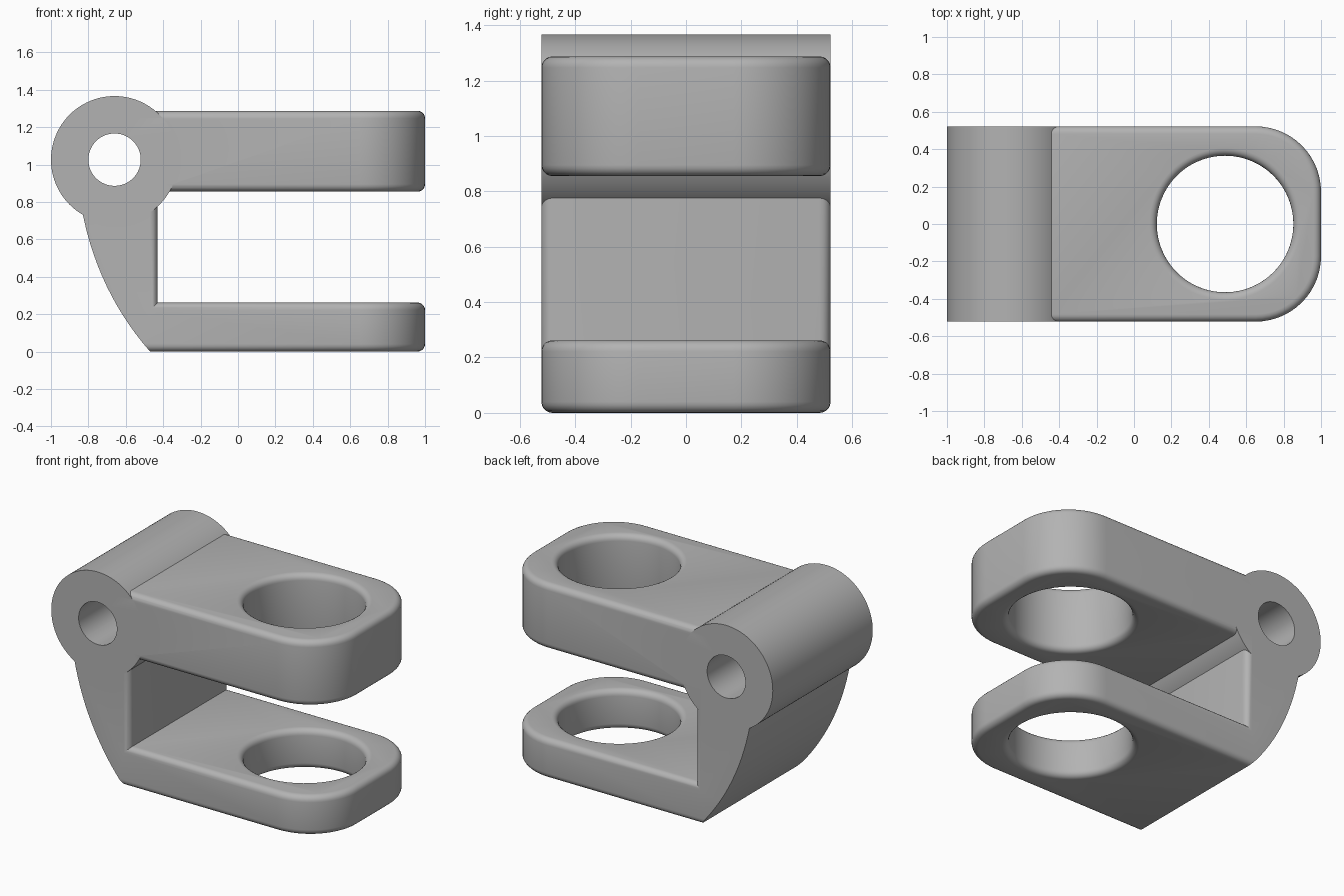
import bpy, bmesh, math
from mathutils import Vector, Matrix

cube = bpy.data.objects.get("Cube")
if cube:
    bpy.data.objects.remove(cube, do_unlink=True)

HALF_W = 0.522            # half width of the bracket
FILLET = 0.04             # edge rounding
BACK = -0.43              # inner face of the web
LEVELS = (0.0, 0.262, 0.855, 1.287)   # lower arm, then upper arm

metal = bpy.data.materials.new("plain grey")
metal.use_nodes = True
grey = (0.45, 0.45, 0.45, 1)
metal.diffuse_color = grey
metal.node_tree.nodes["Principled BSDF"].inputs["Base Color"].default_value = grey


def add_object(name, bm):
    bmesh.ops.recalc_face_normals(bm, faces=bm.faces)
    mesh = bpy.data.meshes.new(name)
    bm.to_mesh(mesh)
    bm.free()
    mesh.materials.append(metal)
    obj = bpy.data.objects.new(name, mesh)
    bpy.context.collection.objects.link(obj)
    return obj


def lathe(name, profile, place, sides=96):
    """Solid of revolution from (radius, height) pairs, capped at both ends."""
    bm = bmesh.new()
    rings = []
    for r, h in profile:
        turns = [2 * math.pi * i / sides for i in range(sides)]
        rings.append([bm.verts.new(place @ Vector((r * math.cos(a), r * math.sin(a), h)))
                      for a in turns])
    for low, high in zip(rings, rings[1:]):
        for i in range(sides):
            j = (i + 1) % sides
            bm.faces.new((low[i], low[j], high[j], high[i]))
    bm.faces.new(rings[0])
    bm.faces.new(rings[-1])
    return add_object(name, bm)


def combine(target, tool, operation):
    bpy.context.view_layer.objects.active = target
    mod = target.modifiers.new("combine", 'BOOLEAN')
    mod.operation, mod.solver, mod.object = operation, 'EXACT', tool
    bpy.ops.object.modifier_apply(modifier=mod.name)
    bpy.data.objects.remove(tool, do_unlink=True)


# Side profile: bowed back, two arms, inside of the fork
z0, z1, z2, z3 = LEVELS
start, pull, end = Vector((-0.835, 0.76)), Vector((-0.752, 0.32)), Vector((-0.47, 0))
profile = [(-0.5, z3), (-0.7, 1.0)]
for i in range(15):
    t = i / 14
    profile.append(start * (1 - t) ** 2 + pull * 2 * t * (1 - t) + end * t * t)
profile += [(1, z0), (1, z1), (BACK, z1), (BACK, z2), (1, z2), (1, z3)]

bm = bmesh.new()
side = bm.faces.new([bm.verts.new((x, -HALF_W, z)) for x, z in profile])
grown = bmesh.ops.extrude_face_region(bm, geom=[side])["geom"]
bmesh.ops.translate(bm, vec=(0, 2 * HALF_W, 0),
                    verts=[g for g in grown if isinstance(g, bmesh.types.BMVert)])
bmesh.ops.recalc_face_normals(bm, faces=bm.faces)


def upright(e):
    return abs(e.verts[0].co.z - e.verts[1].co.z) > 0.1


def middle(e):
    return (e.verts[0].co + e.verts[1].co) / 2


# Round the arm tips in plan
tips = [e for e in bm.edges if upright(e) and middle(e).x > 0.99]
bmesh.ops.bevel(bm, geom=tips, offset=0.35, segments=14, profile=0.5, affect='EDGES')

# Round the rims of both arms and the front of the web
rims = []
for e in bm.edges:
    x = middle(e).x
    if upright(e):
        if abs(x - BACK) < 0.001:
            rims.append(e)
    elif x > BACK + 0.03 and abs(e.verts[0].co.z - e.verts[1].co.z) < 0.001:
        rims.append(e)
bmesh.ops.bevel(bm, geom=rims, offset=FILLET, segments=5, profile=0.5, affect='EDGES')
body = add_object("fork_bracket", bm)

# Hinge barrel along the back
across = Matrix.Translation((-0.66, 0, 1.026)) @ Matrix.Rotation(math.pi / 2, 4, 'X')
barrel = lathe("hinge_barrel", [(0.34, -HALF_W), (0.34, HALF_W)], across)
combine(body, barrel, 'UNION')
pin = lathe("pin_hole", [(0.14, -1), (0.14, 1)], across, 64)
combine(body, pin, 'DIFFERENCE')

# Vertical holes through both arms, with rounded rims
bore = 0.365
cut = [(bore + FILLET, -0.1)]
for low, high in ((z0, z1), (z2, z3)):
    arc = [math.pi / 2 * i / 5 for i in range(6)]
    cut += [(bore + FILLET * (1 - math.sin(a)), low + FILLET * (1 - math.cos(a))) for a in arc]
    cut += [(bore + FILLET * (1 - math.cos(a)), high - FILLET * (1 - math.sin(a)))
            for a in [math.pi / 2 - b for b in reversed(arc)]]
cut.append((bore + FILLET, z3 + 0.1))
holes = lathe("arm_holes", cut, Matrix.Translation((0.487, 0, 0)))
combine(body, holes, 'DIFFERENCE')

# Smooth the curved walls, keep the real corners crisp
bpy.ops.object.select_all(action='DESELECT')
body.select_set(True)
bpy.context.view_layer.objects.active = body
bpy.ops.object.shade_smooth_by_angle(angle=math.radians(30))
